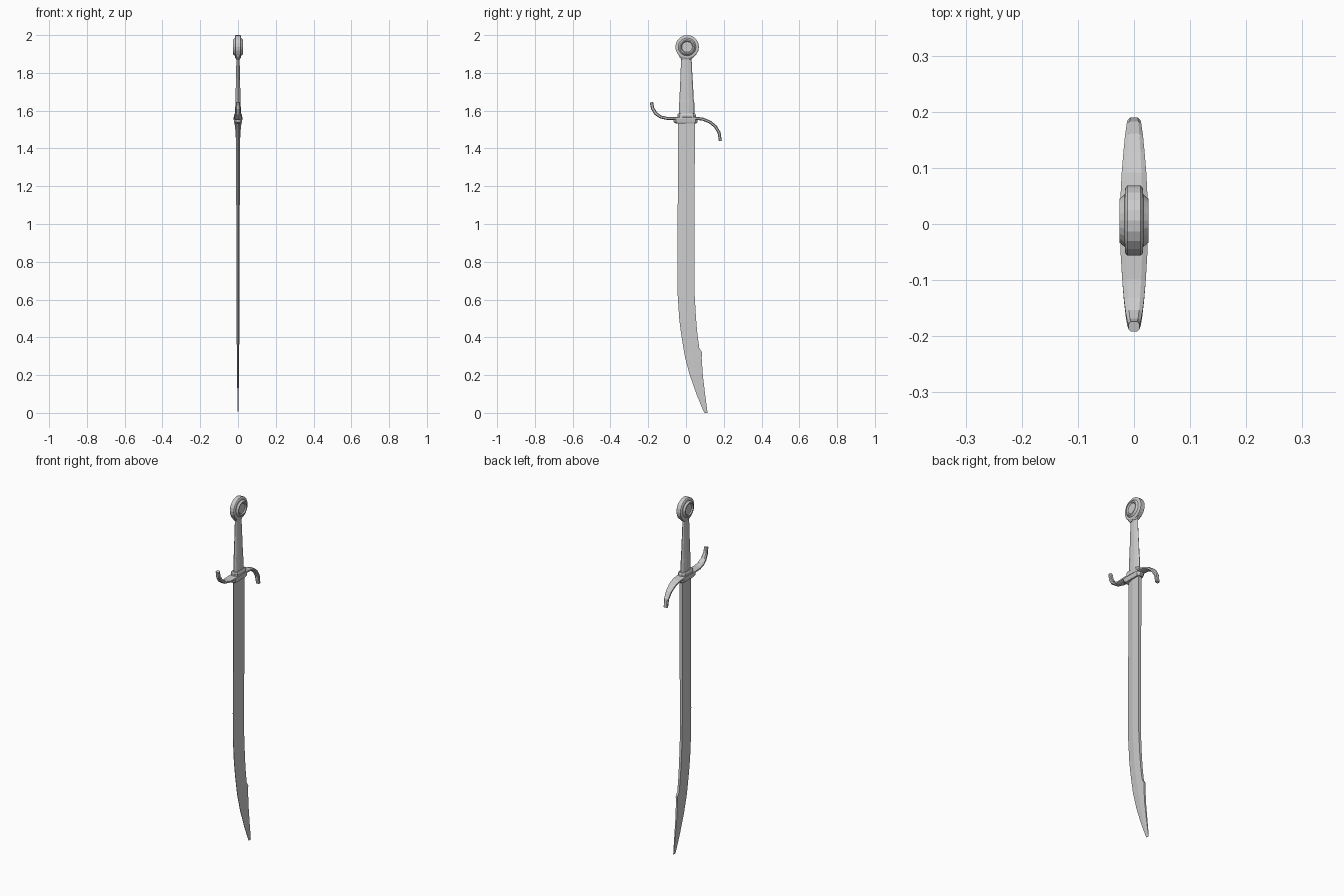
import bpy, bmesh, math
from mathutils import Vector


def loft(name, rings, closed=False):
    """Skin equal-length rings of points; cap the ends unless it loops."""
    bm = bmesh.new()
    vs = [[bm.verts.new(p) for p in r] for r in rings]
    n = len(vs[0])
    pairs = list(zip(vs, vs[1:])) + ([(vs[-1], vs[0])] if closed else [])
    for a, b in pairs:
        for i in range(n):
            j = (i + 1) % n
            bm.faces.new((a[i], a[j], b[j], b[i]))
    if not closed:
        bm.faces.new(vs[0])
        bm.faces.new(vs[-1])
    bmesh.ops.recalc_face_normals(bm, faces=bm.faces)
    me = bpy.data.meshes.new(name)
    bm.to_mesh(me)
    bm.free()
    ob = bpy.data.objects.new(name, me)
    bpy.context.collection.objects.link(ob)
    return ob


def oval(z, cy, rx, ry, n=10):
    return [(rx * math.cos(2 * math.pi * (i + .5) / n),
             cy + ry * math.sin(2 * math.pi * (i + .5) / n), z) for i in range(n)]


def block(z, y0, y1, hx, c=0.012):
    """Chamfered rectangle ring."""
    return [(hx, y0 + c, z), (hx, y1 - c, z), (hx * .5, y1, z), (-hx * .5, y1, z),
            (-hx, y1 - c, z), (-hx, y0 + c, z), (-hx * .5, y0, z), (hx * .5, y0, z)]


# Blade: sharp edge on -y, flat spine on +y, shallow ridge between
# rows are z, edge y, spine y, half thickness
blade = [(1.56, -.042, .047, .011), (1.2, -.043, .046, .0095), (.78, -.046, .044, .0085),
         (.64, -.045, .045, .008), (.5, -.036, .053, .0075), (.42, -.026, .060, .007),
         (.345, -.014, .070, .0065), (.32, -.010, .085, .0062), (.29, -.004, .083, .006),
         (.2, .020, .089, .005), (.1, .055, .101, .0035), (.01, .092, .113, .0015),
         (0, .098, .114, .001)]
rings = []
for z, e, s, t in blade:
    m = e + (s - e) * .5
    rings.append([(.001, e, z), (t, m, z), (t * .9, s, z),
                  (-t * .9, s, z), (-t, m, z), (-.001, e, z)])
loft("blade", rings)

# Crossguard: S-shaped bar swept along a path; rows are y, z, half width, half height
path = [(-.183, 1.645, .010, .009), (-.177, 1.613, .012, .009), (-.160, 1.585, .015, .009),
        (-.135, 1.567, .018, .008), (-.100, 1.559, .021, .008), (-.050, 1.559, .024, .008),
        (0, 1.560, .025, .009), (.050, 1.560, .024, .008), (.090, 1.555, .022, .008),
        (.125, 1.541, .019, .008), (.155, 1.517, .016, .008), (.175, 1.484, .013, .008),
        (.182, 1.440, .011, .008)]
rings = []
for i, (y, z, w, h) in enumerate(path):
    a, b = path[max(i - 1, 0)], path[min(i + 1, len(path) - 1)]
    t = Vector((0, b[0] - a[0], b[1] - a[1])).normalized()
    nrm = Vector((0, -t.z, t.y))
    c = Vector((0, y, z))
    rings.append([c + Vector((w * u, 0, 0)) + nrm * (h * v) for u, v in
                  ((1, -.5), (1, .5), (.6, 1), (-.6, 1), (-1, .5), (-1, -.5), (-.6, -1), (.6, -1))])
loft("crossguard", rings)

# Collars below and above the guard
loft("lower_collar", [block(1.532, -.055, .055, .018), block(1.54, -.066, .062, .021),
                      block(1.56, -.066, .062, .024)])
loft("upper_collar", [block(1.56, -.046, .052, .022), block(1.578, -.046, .052, .022),
                      block(1.586, -.040, .047, .018)])

# Grip
loft("grip", [oval(z, cy, rx, ry) for z, cy, rx, ry in
              ((1.58, .004, .016, .041), (1.64, .004, .015, .040), (1.66, .003, .014, .038),
               (1.74, .003, .012, .034), (1.82, .002, .010, .030), (1.89, .002, .009, .027))])
loft("pommel_collar", [block(1.872, -.025, .029, .010), block(1.886, -.036, .042, .015),
                       block(1.905, -.044, .052, .015)])

# Pommel: disc with a raised, dished boss on each side, turned around the x axis
half = [(.0625, .012), (.058, .0155), (.047, .0165), (.039, .026), (.033, .026), (.028, .020)]
prof = half + [(r, -x) for r, x in reversed(half)]
N = 20
loft("pommel", [[(x, .006 + r * math.cos(a), 1.9375 + r * math.sin(a))
                 for a in [2 * math.pi * i / N for i in range(N)]] for r, x in
                half[::-1] + [(r, -x) for r, x in half]])
